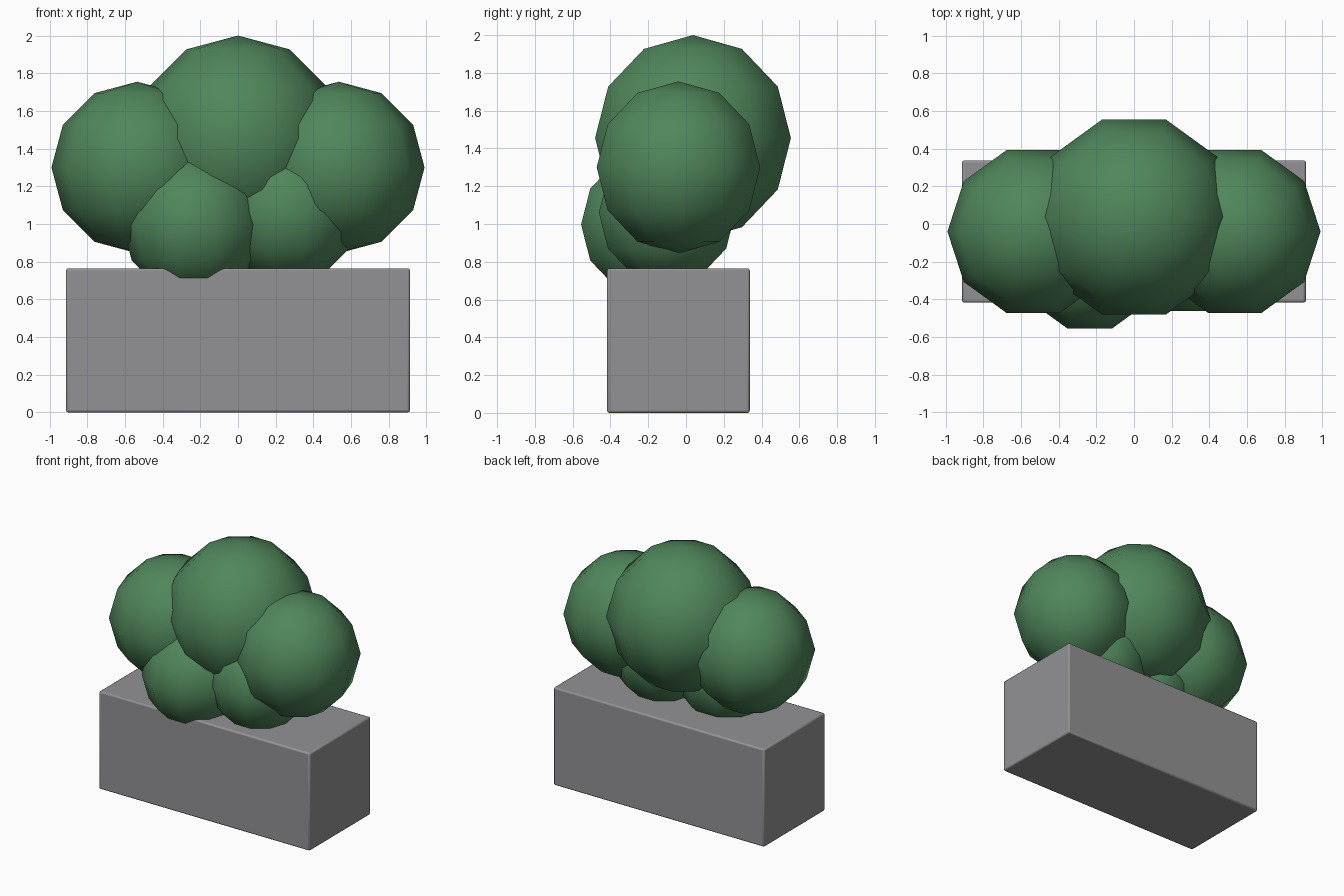
import bpy
import math

old = bpy.data.objects.get("Cube")
if old:
    bpy.data.objects.remove(old, do_unlink=True)


def make_material(name, rgb):
    mat = bpy.data.materials.new(name)
    mat.use_nodes = True
    color = (*rgb, 1.0)
    mat.diffuse_color = color
    mat.node_tree.nodes["Principled BSDF"].inputs["Base Color"].default_value = color
    return mat


leaf_green = make_material("leaf green", (0.08, 0.24, 0.105))
stone_grey = make_material("stone grey", (0.29, 0.29, 0.30))

# Planter block with slightly rounded edges
bpy.ops.mesh.primitive_cube_add(size=1, location=(0, -0.04, 0.3825))
planter = bpy.context.object
planter.name = "planter"
planter.scale = (1.825, 0.755, 0.765)
bpy.ops.object.transform_apply(location=False, rotation=False, scale=True)
planter.data.materials.append(stone_grey)
bevel = planter.modifiers.new("soft edges", "BEVEL")
bevel.width = 0.012
bevel.segments = 2
bpy.ops.object.shade_smooth_by_angle(angle=math.radians(30))


# Foliage balls: coarse smooth spheres
def foliage(name, center, radius):
    bpy.ops.mesh.primitive_uv_sphere_add(segments=10, ring_count=6, radius=radius,
                                         location=center, rotation=(0, 0, math.pi / 2))
    ball = bpy.context.object
    ball.name = name
    ball.data.materials.append(leaf_green)
    bpy.ops.object.shade_smooth()


foliage("foliage_center", (0, 0.037, 1.455), 0.545)
for side, name in ((1, "left"), (-1, "right")):
    foliage(f"foliage_{name}", (side * 0.535, -0.04, 1.3), 0.455)
foliage("foliage_low_right", (-0.235, -0.194, 0.997), 0.38)
foliage("foliage_low_left", (0.26, -0.1, 1.06), 0.38)
